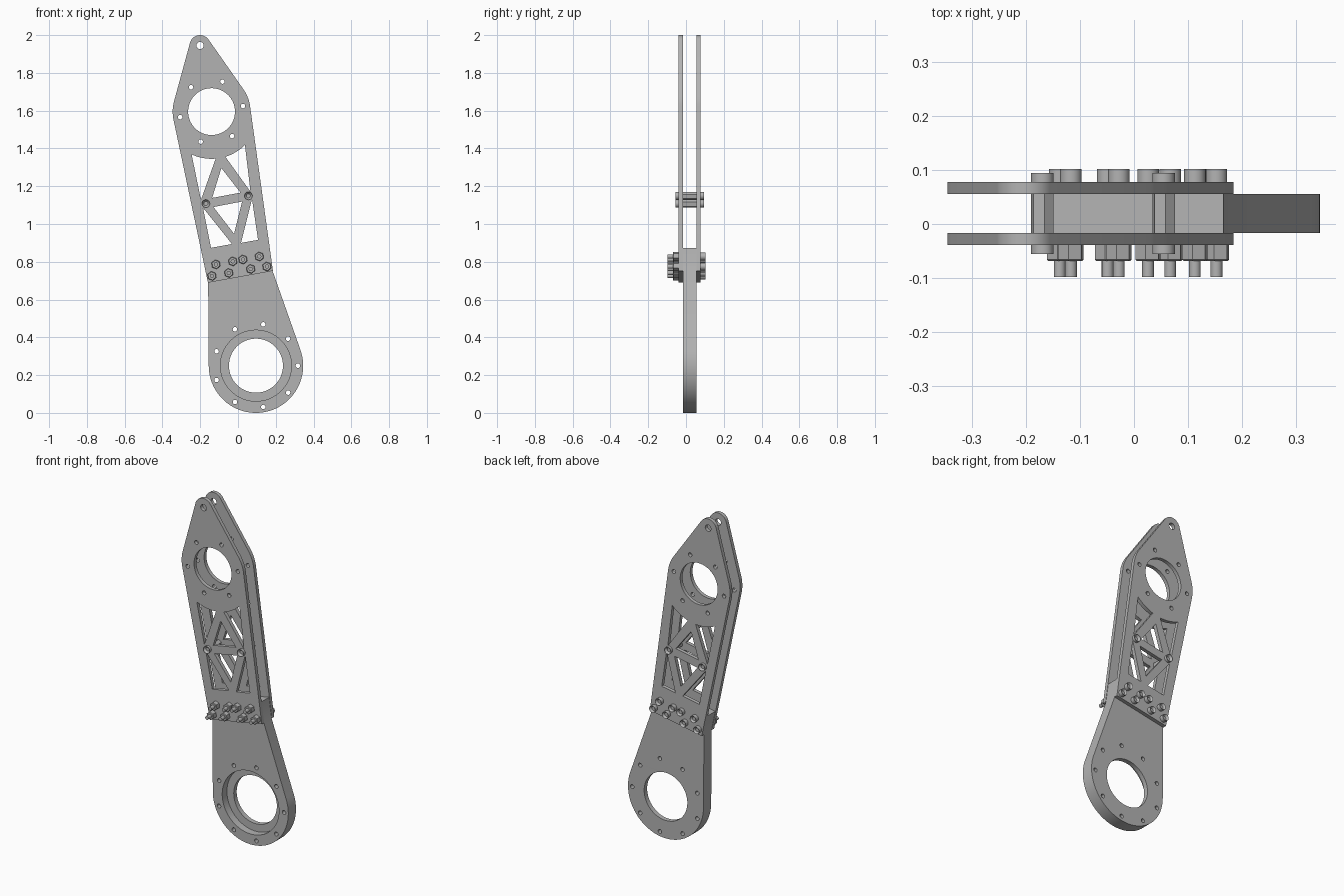
import bpy, bmesh
from math import sin, cos, radians
from mathutils import Matrix

if "Cube" in bpy.data.objects:
    bpy.data.objects.remove(bpy.data.objects["Cube"])

grey = bpy.data.materials.new("plain grey metal")
grey.use_nodes = True
grey.diffuse_color = (0.45, 0.45, 0.45, 1)
grey.node_tree.nodes["Principled BSDF"].inputs["Base Color"].default_value = grey.diffuse_color


def finish(name, mesh):
    mesh.materials.clear()
    mesh.materials.append(grey)
    obj = bpy.data.objects.new(name, mesh)
    bpy.context.collection.objects.link(obj)
    bpy.ops.object.select_all(action='DESELECT')
    obj.select_set(True)
    bpy.context.view_layer.objects.active = obj
    bpy.ops.object.shade_smooth_by_angle(angle=radians(30))
    return obj


def arc(centre, r, start, end, steps):
    angles = [radians(start + (end - start) * i / steps) for i in range(steps + 1)]
    return [(centre[0] + r * cos(a), centre[1] + r * sin(a)) for a in angles]


def circle(centre, r, steps=48):
    return arc(centre, r, 0, 360, steps)[:-1]


def ring_of_holes(centre, ring_r, hole_r, count, start):
    return [circle(p, hole_r, 16) for p in
            arc(centre, ring_r, start, start + 360, count)[:-1]]


def sheet(name, loops, y0, y1):
    """Flat plate in the xz plane: first loop is the outline, the rest are holes."""
    curve = bpy.data.curves.new(name, 'CURVE')
    curve.dimensions = '2D'
    curve.fill_mode = 'BOTH'
    curve.extrude = (y1 - y0) / 2
    for loop in loops:
        spline = curve.splines.new('POLY')
        spline.points.add(len(loop) - 1)
        for point, (x, z) in zip(spline.points, loop):
            point.co = (x, z, 0, 1)
        spline.use_cyclic_u = True
    temp = bpy.data.objects.new(name + "_curve", curve)
    bpy.context.collection.objects.link(temp)
    graph = bpy.context.evaluated_depsgraph_get()
    mesh = bpy.data.meshes.new_from_object(temp.evaluated_get(graph))
    bpy.data.objects.remove(temp)
    mesh.transform(Matrix.Translation((0, (y0 + y1) / 2, 0)) @ Matrix.Rotation(radians(90), 4, 'X'))
    bm = bmesh.new()
    bm.from_mesh(mesh)
    bmesh.ops.remove_doubles(bm, verts=bm.verts, dist=1e-5)
    bmesh.ops.recalc_face_normals(bm, faces=bm.faces)
    bm.to_mesh(mesh)
    bm.free()
    return finish(name, mesh)


def prisms(name, spots, y0, y1, r, sides, socket=0, chamfer=0):
    """Same prism at every spot, running from y0 to its outer end y1."""
    out = 1 if y1 > y0 else -1
    bm = bmesh.new()
    for x, z in spots:
        place = (Matrix.Translation((x, (y0 + y1) / 2, z))
                 @ Matrix.Rotation(radians(-90 * out), 4, 'X')
                 @ Matrix.Rotation(radians(10), 4, 'Z'))
        made = bmesh.ops.create_cone(bm, cap_ends=True, segments=sides, radius1=r,
                                     radius2=r, depth=abs(y1 - y0), matrix=place)
        bm.normal_update()
        caps = {f for v in made["verts"] for f in v.link_faces
                if f.normal.y * out > 0.9}
        cap = caps.pop()
        if chamfer:
            bmesh.ops.bevel(bm, geom=list(cap.edges), offset=chamfer, segments=1,
                            affect='EDGES')
        if socket:
            bmesh.ops.inset_region(bm, faces=[cap], thickness=r - socket)
            bmesh.ops.translate(bm, verts=cap.verts, vec=(0, -out * 0.012, 0))
    bmesh.ops.recalc_face_normals(bm, faces=bm.faces)
    mesh = bpy.data.meshes.new(name)
    bm.to_mesh(mesh)
    bm.free()
    return finish(name, mesh)


# Layer positions from front to back
FRONT, GAP_FRONT, STEP, GAP_BACK, BACK = -0.039, -0.017, 0.028, 0.056, 0.078

# Lower arm with a bearing seat stepped in from the front
hub = (0.095, 0.25)
arm_outline = (arc(hub, 0.25, 180, 380, 56)
               + [(0.183, 0.752), (0.166, 0.872), (-0.182, 0.807), (-0.158, 0.69)])
arm_holes = ring_of_holes(hub, 0.222, 0.012, 9, 0)
sheet("lower_arm_front_layer", [arm_outline, circle(hub, 0.188, 64)] + arm_holes, GAP_FRONT, STEP)
sheet("lower_arm_back_layer", [arm_outline, circle(hub, 0.143, 64)] + arm_holes, STEP, GAP_BACK)

# Paired upper plates with truss windows
eye = (-0.14, 1.595)
tip = (-0.201, 1.945)
plate_outline = ([(0.185, 0.752)] + arc(eye, 0.206, 8, 35, 8) + arc(tip, 0.055, 35, 165, 18)
                 + arc(eye, 0.206, 165, 192, 8) + [(-0.159, 0.689)])
windows = [
    arc(eye, 0.25, 245, 275, 8) + [(-0.196, 1.128)],
    arc(eye, 0.25, 287, 315, 8) + [(0.066, 1.171)],
    [(-0.088, 1.296), (-0.137, 1.138), (0.013, 1.166)],
    [(-0.130, 1.090), (0.022, 1.119), (-0.021, 0.948)],
    [(-0.185, 1.086), (-0.032, 0.894), (-0.143, 0.874)],
    [(0.074, 1.133), (0.106, 0.916), (0.016, 0.900)],
]
plate_loops = ([plate_outline, circle(eye, 0.124, 64), circle(tip, 0.019, 24)]
               + ring_of_holes(eye, 0.169, 0.012, 6, 10) + windows)
sheet("front_plate", plate_loops, FRONT, GAP_FRONT)
sheet("back_plate", plate_loops, GAP_BACK, BACK)

# Hexagonal spacers in the truss, with a round screw head at each end
spacers = [(-0.17, 1.108), (0.055, 1.149)]
prisms("truss_spacers", spacers, GAP_FRONT, GAP_BACK, 0.022, 6)
prisms("spacer_screws_front", spacers, FRONT, -0.056, 0.021, 24, socket=0.011)
prisms("spacer_screws_back", spacers, BACK, 0.095, 0.021, 24, socket=0.011)

# Joint bolts: nuts and threaded ends in front, socket heads behind
bolts = [(-0.138, 0.725), (-0.117, 0.786), (-0.049, 0.741), (-0.028, 0.802),
         (0.026, 0.812), (0.067, 0.762), (0.113, 0.828), (0.153, 0.775)]
prisms("joint_nuts", bolts, FRONT, -0.069, 0.025, 6, chamfer=0.003)
prisms("joint_bolt_ends", bolts, FRONT, -0.098, 0.011, 16)
prisms("joint_bolt_heads", bolts, BACK, 0.102, 0.02, 24, socket=0.011)
